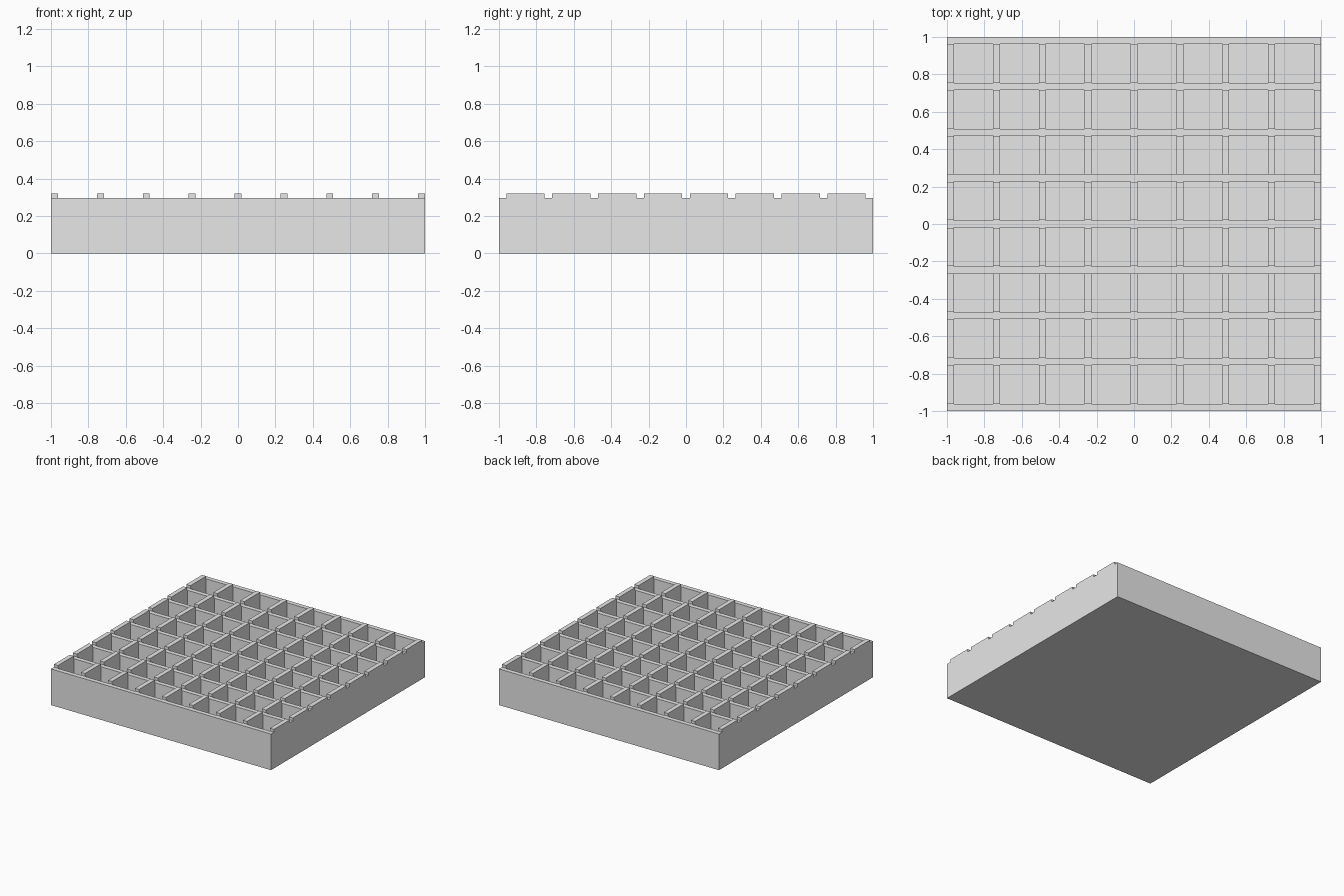
import bpy, bmesh
from mathutils import Matrix, Vector

if "Cube" in bpy.data.objects:
    bpy.data.objects.remove(bpy.data.objects["Cube"], do_unlink=True)

CELLS = 8
WALL = 0.037       # wall thickness
NOTCH = 0.041      # gap between ridges where they meet a cross wall
BODY = 0.297       # height of the cross walls
TOP = 0.32         # height of the ridges
FLOOR = 0.04       # thickness of the base
PITCH = (2 - WALL) / CELLS
CENTRES = [-1 + WALL / 2 + i * PITCH for i in range(CELLS + 1)]

grey = bpy.data.materials.new("plain grey")
grey.use_nodes = True
colour = (0.8, 0.8, 0.8, 1)
grey.diffuse_color = colour
grey.node_tree.nodes["Principled BSDF"].inputs["Base Color"].default_value = colour


def in_band(value, width):
    return any(abs(value - c) < width / 2 for c in CENTRES)


def cut(bm, axis, width):
    """Score the block along both sides of every wall."""
    for c in CENTRES:
        for side in (-1, 1):
            at = c + side * width / 2
            if abs(at) < 1 - 0.001:
                normal = Vector((0, 0, 0))
                normal[axis] = 1
                bmesh.ops.bisect_plane(bm, geom=bm.verts[:] + bm.edges[:] + bm.faces[:],
                                       plane_co=normal * at, plane_no=normal, dist=1e-5)


def pull(bm, faces, distance):
    """Extrude faces straight up or down."""
    result = bmesh.ops.extrude_face_region(bm, geom=faces)["geom"]
    verts = [g for g in result if isinstance(g, bmesh.types.BMVert)]
    bmesh.ops.translate(bm, vec=(0, 0, distance), verts=verts)
    old = [f for f in faces if f.is_valid]
    if old:
        bmesh.ops.delete(bm, geom=old, context="FACES")


# Solid block, scored into a grid
bm = bmesh.new()
bmesh.ops.create_cube(bm, size=1, matrix=Matrix.Translation((0, 0, BODY / 2))
                      @ Matrix.Diagonal((2, 2, BODY, 1)))
cut(bm, 0, WALL)
cut(bm, 1, WALL)
cut(bm, 1, NOTCH)

pockets, ridges = [], []
for face in bm.faces:
    p = face.calc_center_median()
    if face.normal.z < 0.9 or p.z < BODY - 0.001:
        continue
    if in_band(p.x, WALL):
        if not in_band(p.y, NOTCH):
            ridges.append(face)
    elif not in_band(p.y, WALL):
        pockets.append(face)

# Compartments sink down, ridges rise between the cross walls
pull(bm, pockets, FLOOR - BODY)
pull(bm, ridges, TOP - BODY)

# Merge the flat pieces
bmesh.ops.dissolve_limit(bm, angle_limit=0.01, verts=bm.verts[:], edges=bm.edges[:])
bmesh.ops.recalc_face_normals(bm, faces=bm.faces[:])

mesh = bpy.data.meshes.new("compartment_tray")
bm.to_mesh(mesh)
bm.free()
mesh.materials.append(grey)
tray = bpy.data.objects.new("compartment_tray", mesh)
bpy.context.collection.objects.link(tray)
